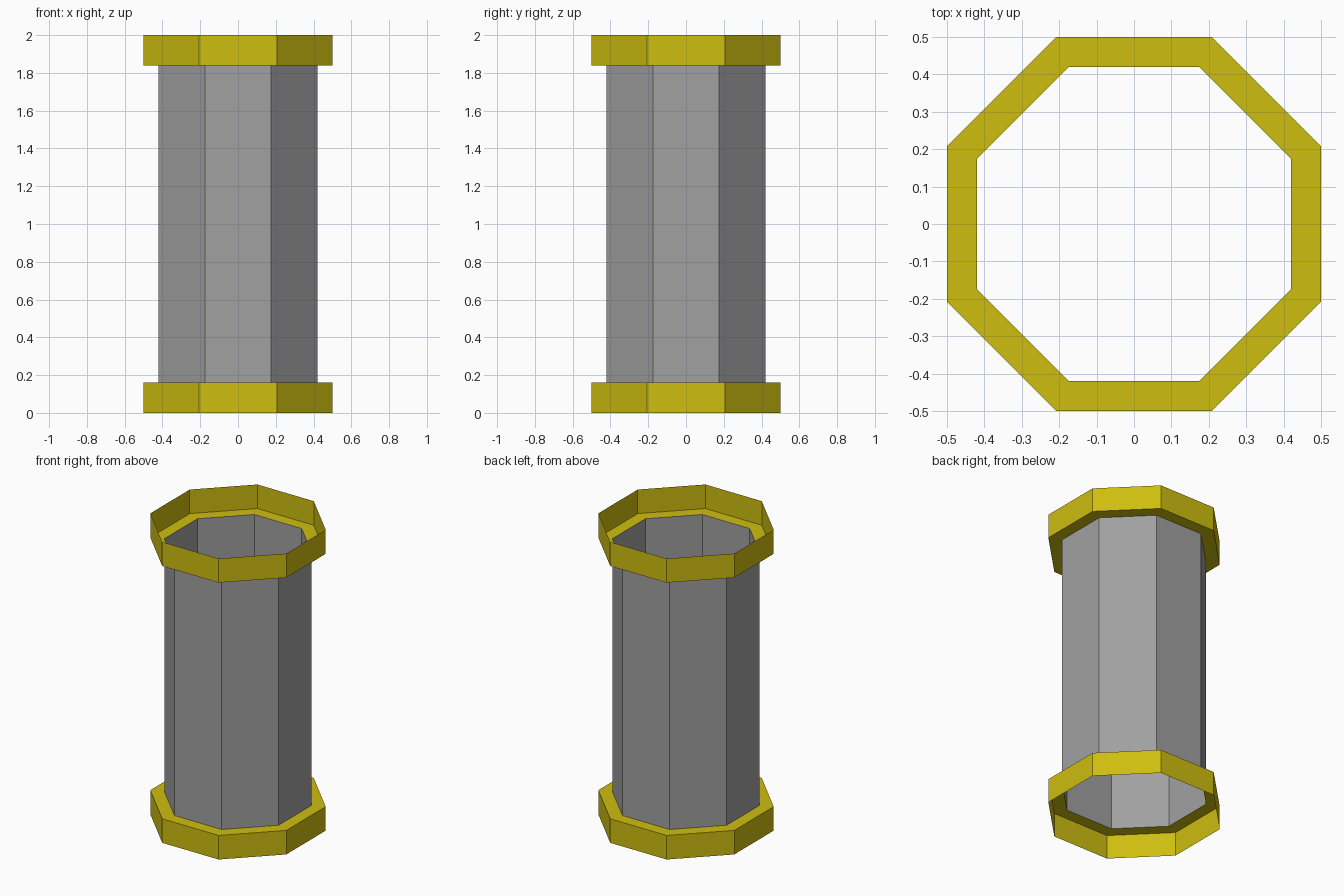
import bpy, bmesh, math

if "Cube" in bpy.data.objects:
    bpy.data.objects.remove(bpy.data.objects["Cube"])

SIDES = 8


def paint(name, rgb):
    mat = bpy.data.materials.new(name)
    mat.diffuse_color = (*rgb, 1)
    mat.use_nodes = True
    mat.node_tree.nodes["Principled BSDF"].inputs["Base Color"].default_value = mat.diffuse_color
    return mat


def octagon_shell(name, profile, material):
    """Sweep an open (apothem, z) profile, listed upwards, around z into a thin octagonal shell."""
    bm = bmesh.new()
    rings = []
    for apothem, z in profile:
        r = apothem / math.cos(math.pi / SIDES)
        angles = [(i + 0.5) * math.tau / SIDES for i in range(SIDES)]
        rings.append([bm.verts.new((r * math.cos(a), r * math.sin(a), z)) for a in angles])
    for low, high in zip(rings, rings[1:]):
        for i in range(SIDES):
            j = (i + 1) % SIDES
            bm.faces.new((low[i], low[j], high[j], high[i]))
    mesh = bpy.data.meshes.new(name)
    bm.to_mesh(mesh)
    bm.free()
    mesh.materials.append(material)
    obj = bpy.data.objects.new(name, mesh)
    bpy.context.collection.objects.link(obj)
    return obj


yellow = paint("yellow_paint", (0.62, 0.51, 0.005))
grey = paint("grey_metal", (0.355, 0.355, 0.355))

# Open grey tube
octagon_shell("pipe_body", [(0.42, 0.16), (0.42, 1.84)], grey)

# Open-ended collars, each with a ledge stepping in to the tube
octagon_shell("bottom_collar", [(0.5, 0), (0.5, 0.16), (0.42, 0.16)], yellow)
octagon_shell("top_collar", [(0.42, 1.84), (0.5, 1.84), (0.5, 2)], yellow)
